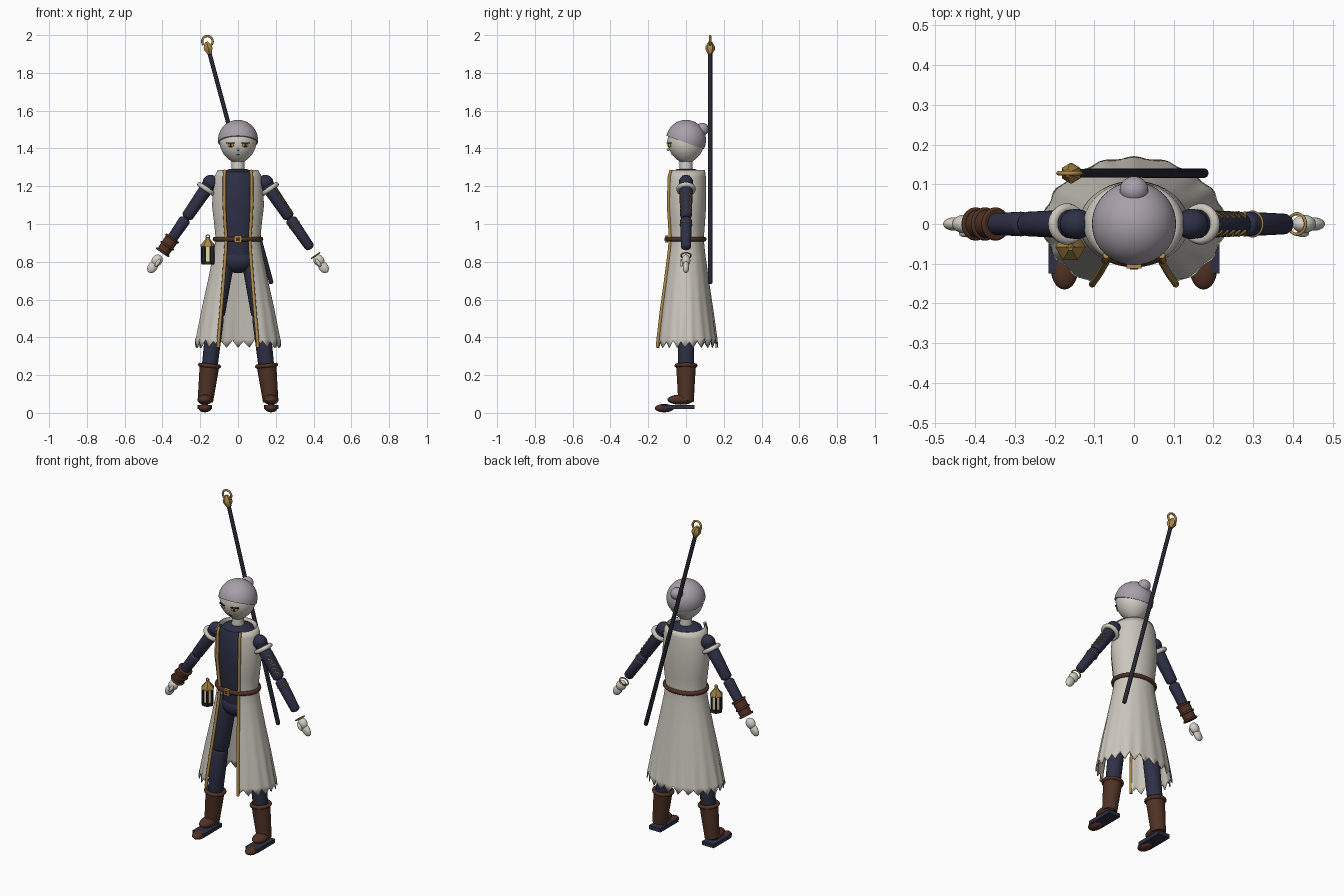
import bpy, bmesh, math, random
from mathutils import Vector, Matrix

random.seed(4)
cube = bpy.data.objects.get("Cube")
if cube:
    bpy.data.objects.remove(cube, do_unlink=True)


def material(name, r, g, b):
    m = bpy.data.materials.new(name)
    m.use_nodes = True
    m.diffuse_color = (r, g, b, 1)
    node = next(n for n in m.node_tree.nodes if n.type == 'BSDF_PRINCIPLED')
    node.inputs["Base Color"].default_value = (r, g, b, 1)
    return m


NAVY = material("navy cloth", .027, .029, .06)
COAT = material("off white cloth", .60, .57, .51)
SKIN = material("pale skin", .66, .63, .57)
HAIR = material("silver lilac hair", .39, .35, .40)
GOLD = material("old gold", .42, .25, .065)
BROWN = material("brown leather", .08, .032, .018)
DARK = material("dark staff wood", .018, .019, .032)
BLACK = material("black line", .01, .01, .012)
GLOW = material("lantern glow", .85, .72, .42)
meshes = []


def finish(name, bm, mat, matrix=Matrix()):
    bmesh.ops.recalc_face_normals(bm, faces=bm.faces)
    me = bpy.data.meshes.new(name)
    bm.to_mesh(me)
    bm.free()
    me.transform(matrix)
    me.materials.append(mat)
    ob = bpy.data.objects.new(name, me)
    bpy.context.collection.objects.link(ob)
    meshes.append(ob)
    return ob


def bridge(bm, rings, closed=True):
    for lo, hi in zip(rings, rings[1:]):
        n = len(lo)
        for i in range(n if closed else n - 1):
            j = (i + 1) % n
            bm.faces.new((lo[i], lo[j], hi[j], hi[i]))


# Stack of elliptical rings (z, rx, ry), capped
def loft(name, rows, mat, matrix=Matrix(), n=28):
    bm = bmesh.new()
    rings = [[bm.verts.new((rx * math.cos(i * math.tau / n), ry * math.sin(i * math.tau / n), z))
              for i in range(n)] for z, rx, ry in rows]
    bridge(bm, rings)
    bm.faces.new(rings[0])
    bm.faces.new(rings[-1])
    return finish(name, bm, mat, matrix)


def along(a, b):
    a, b = Vector(a), Vector(b)
    return Matrix.Translation(a) @ (b - a).to_track_quat('Z', 'Y').to_matrix().to_4x4()


# Tapered limb; rounded ends swell past both joints
def limb(name, a, b, r1, r2, mat, rounded=True, n=24):
    length = (Vector(b) - Vector(a)).length
    rows = [(0, r1, r1), (length, r2, r2)]
    if rounded:
        steps = [math.radians(d) for d in (88, 65, 45, 22)]
        start = [(-r1 * .6 * math.sin(d), r1 * math.cos(d), r1 * math.cos(d)) for d in steps]
        end = [(length + r2 * .6 * math.sin(d), r2 * math.cos(d), r2 * math.cos(d)) for d in steps[::-1]]
        rows = start + rows + end
    return loft(name, rows, mat, along(a, b), n)


def ball(name, loc, scale, mat, rot=Matrix()):
    bm = bmesh.new()
    bmesh.ops.create_uvsphere(bm, u_segments=28, v_segments=16, radius=1)
    return finish(name, bm, mat, Matrix.Translation(loc) @ rot @ Matrix.Diagonal((*scale, 1)))


def box(name, loc, size, mat, rot=Matrix()):
    bm = bmesh.new()
    bmesh.ops.create_cube(bm, size=1)
    return finish(name, bm, mat, Matrix.Translation(loc) @ rot @ Matrix.Diagonal((*size, 1)))


def ring(name, matrix, rx, ry, thick, mat, n=40, m=10):
    bm = bmesh.new()
    rings = []
    for i in range(n + 1):
        a = i * math.tau / n
        rings.append([bm.verts.new(((rx + thick * math.cos(b)) * math.cos(a),
                                    (ry + thick * math.cos(b)) * math.sin(a), thick * math.sin(b)))
                      for b in (k * math.tau / m for k in range(m))])
    bridge(bm, rings)
    bmesh.ops.remove_doubles(bm, verts=bm.verts, dist=1e-5)
    return finish(name, bm, mat, matrix)


def tube(name, points, radius, mat):
    cu = bpy.data.curves.new(name, 'CURVE')
    cu.dimensions = '3D'
    cu.bevel_depth = radius
    cu.bevel_resolution = 2
    cu.use_fill_caps = True
    sp = cu.splines.new('POLY')
    sp.points.add(len(points) - 1)
    for p, co in zip(sp.points, points):
        p.co = (*co, 1)
    cu.materials.append(mat)
    ob = bpy.data.objects.new(name, cu)
    bpy.context.collection.objects.link(ob)


# Head, face and hair
loft("head", [(1.322, .012, .012), (1.327, .03, .03), (1.345, .053, .053), (1.37, .077, .077),
              (1.40, .092, .092), (1.44, .1, .1), (1.48, .09, .09)], SKIN, n=36)
loft("neck", [(1.25, .035, .035), (1.35, .033, .033)], SKIN)
bm = bmesh.new()
bmesh.ops.create_uvsphere(bm, u_segments=40, v_segments=24, radius=.106)
cut = bmesh.ops.bisect_plane(bm, geom=bm.verts[:] + bm.edges[:] + bm.faces[:], plane_co=(0, 0, -.015),
                             plane_no=(0, .34, .94), clear_inner=True)
bmesh.ops.contextual_create(bm, geom=[e for e in cut["geom_cut"] if isinstance(e, bmesh.types.BMEdge)])
finish("hair_cap", bm, HAIR, Matrix.Translation((0, 0, 1.445)))
ball("hair_bun", (0, .086, 1.502), (.036, .034, .034), HAIR)
for s in (-1, 1):
    turn = Matrix.Rotation(s * .42, 4, 'Z')
    ball("eye", (s * .039, -.089, 1.416), (.019, .006, .011), GOLD, turn)
    ball("pupil", (s * .039, -.094, 1.416), (.006, .003, .009), BLACK, turn)
    box("eyelash", (s * .042, -.091, 1.429), (.046, .008, .005), BLACK, turn)
ball("nose", (0, -.094, 1.395), (.006, .008, .008), SKIN)
box("mouth", (0, -.073, 1.366), (.018, .006, .003), BLACK)

# Inner clothing
loft("tunic", [(.80, .075, .065), (.93, .1, .084), (1.1, .124, .098), (1.23, .113, .094),
               (1.275, .085, .08), (1.29, .05, .05)], NAVY, n=40)
ball("hips", (0, 0, .81), (.095, .075, .07), NAVY)

# Open coat: (z, rx, ry, half opening), with a ragged hem
coat_rows = [(1.285, .108, .1, .07), (1.25, .126, .105, .072), (1.1, .138, .107, .073),
             (1.0, .126, .1, .068), (.92, .118, .094, .062), (.85, .129, .101, .066),
             (.7, .16, .121, .077), (.55, .193, .143, .089), (.39, .224, .164, .103), (.345, .228, .168, .105)]
bm = bmesh.new()
rings = []
count = 80
teeth = [random.uniform(.03, .05) for _ in range(count)]
for k, (z, rx, ry, gap) in enumerate(coat_rows):
    start = math.asin(gap / rx)
    flare = max(0, (.8 - z) / .45) * .018
    row = []
    for i in range(count + 1):
        a = start + (math.tau - 2 * start) * i / count
        f = 1 + flare * math.cos(a * 18)
        lift = (0, .5, 1, .5)[i % 4] * teeth[i // 4] if k == len(coat_rows) - 1 else 0
        row.append(bm.verts.new((rx * f * math.sin(a), -ry * f * math.cos(a), z + lift)))
    rings.append(row)
bridge(bm, rings, closed=False)
coat = finish("coat", bm, COAT)
solid = coat.modifiers.new("cloth thickness", 'SOLIDIFY')
solid.thickness = .005
for s in (-1, 1):
    tube("coat_trim", [(s * g, -ry * math.sqrt(1 - (g / rx) ** 2) - .002, z)
                       for z, rx, ry, g in coat_rows], .009, GOLD)

# Belt and buckle
ring("belt", Matrix.Translation((0, 0, .92)), .121, .096, .013, BROWN)
box("buckle", (0, -.103, .92), (.038, .018, .036), GOLD)
box("buckle_inset", (0, -.113, .92), (.02, .004, .018), BROWN)

# Legs and boots
for s in (-1, 1):
    limb("thigh", (s * .078, 0, .80), (s * .118, 0, .53), .058, .05, NAVY)
    limb("shin", (s * .121, 0, .5), (s * .155, 0, .2), .046, .041, NAVY)
    limb("boot_shaft", (s * .173, 0, .06), (s * .151, 0, .25), .041, .052, BROWN, False)
    ring("boot_cuff", along((s * .151, 0, .25), (s * .146, 0, .3)), .05, .05, .011, BROWN)
    ball("boot_instep", (s * .175, -.028, .07), (.04, .07, .027), BROWN)
    ball("boot_toe", (s * .175, -.115, .025), (.034, .05, .022), BROWN)
    box("boot_sole", (s * .176, -.04, .031), (.078, .17, .022), NAVY)


# Arms hang along one slanted line
def arm(s, t):
    return Vector((s * (.145 + .295 * t), 0, 1.22 - .43 * t))


for s in (-1, 1):
    ball("shoulder", arm(s, 0), (.042, .038, .04), NAVY)
    limb("upper_arm", arm(s, .05), arm(s, .41), .036, .031, NAVY)
    limb("forearm", arm(s, .47), arm(s, .79), .031, .026, NAVY)
    ring("shoulder_roll", along(arm(s, .08), arm(s, 1)), .039, .042, .013, COAT)
    tilt = along((0, 0, 0), arm(s, 1) - arm(s, 0))
    ball("palm", arm(s, .96), (.023, .028, .032), SKIN, tilt)
    ball("fingers", arm(s, 1.04), (.017, .025, .036), SKIN, tilt)
    ball("thumb", arm(s, .99) + Vector((-s * .012, -.024, 0)), (.009, .01, .024), SKIN, tilt)

limb("bracer", arm(-1, .68), arm(-1, .87), .037, .034, BROWN, False)
for t in (.69, .78, .86):
    ring("bracer_band", along(arm(-1, t), arm(-1, 1.2)), .036, .036, .006, BROWN)
ring("bracelet", along(arm(1, .9), arm(1, 1.2)), .026, .026, .004, GOLD)
ring("elbow_band", along(arm(1, .52), arm(1, 1.2)), .031, .031, .003, GOLD)

# Zigzag embroidery on one sleeve
out = Vector((.825, 0, .566))
for side in (-1, 1):
    stitch = []
    for i in range(11):
        a = side * (.75 + .25 * (-1) ** i)
        stitch.append(arm(1, .15 + .025 * i) + .035 * (out * math.cos(a) + Vector((0, math.sin(a), 0))))
    tube("sleeve_embroidery", stitch, .0035, GOLD)

# Six-sided lantern at the hip
hang = Matrix.Translation((-.16, -.058, 0))
loft("lantern_glass", [(.795, .025, .025), (.885, .025, .025)], GLOW, hang, 6)
loft("lantern_base", [(.785, .034, .034), (.802, .034, .034)], DARK, hang, 6)
loft("lantern_roof", [(.882, .038, .038), (.89, .038, .038), (.917, .014, .014), (.932, .008, .008)], GOLD, hang, 6)
for i in range(6):
    a = i * math.tau / 6
    x, y = -.16 + .029 * math.cos(a), -.058 + .029 * math.sin(a)
    limb("lantern_post", (x, y, .79), (x, y, .885), .006, .006, DARK, False, 8)
ring("lantern_loop", Matrix.Translation((-.16, -.058, .933)) @ Matrix.Rotation(math.pi / 2, 4, 'X'),
     .009, .009, .003, GOLD)

# Staff slung across the back with a hooked finial
top, foot = Vector((-.158, .128, 1.93)), Vector((.176, .128, .69))
limb("staff", foot, top, .012, .011, DARK, True, 16)
loft("staff_collar", [(-.03, .013, .013), (-.005, .026, .026), (.008, .026, .026), (.035, .01, .01)],
     GOLD, along(top, top + (top - foot)), 6)
hook = [(-.162 + .028 * math.cos(a), .128, 1.967 + .028 * math.sin(a))
        for a in (math.radians(-75 + 15 * i) for i in range(21))]
tube("staff_hook", hook, .006, GOLD)

# Smooth shading with crisp edges
bpy.ops.object.select_all(action='DESELECT')
for ob in meshes:
    ob.select_set(True)
bpy.context.view_layer.objects.active = meshes[0]
bpy.ops.object.shade_smooth_by_angle(angle=math.radians(40))
